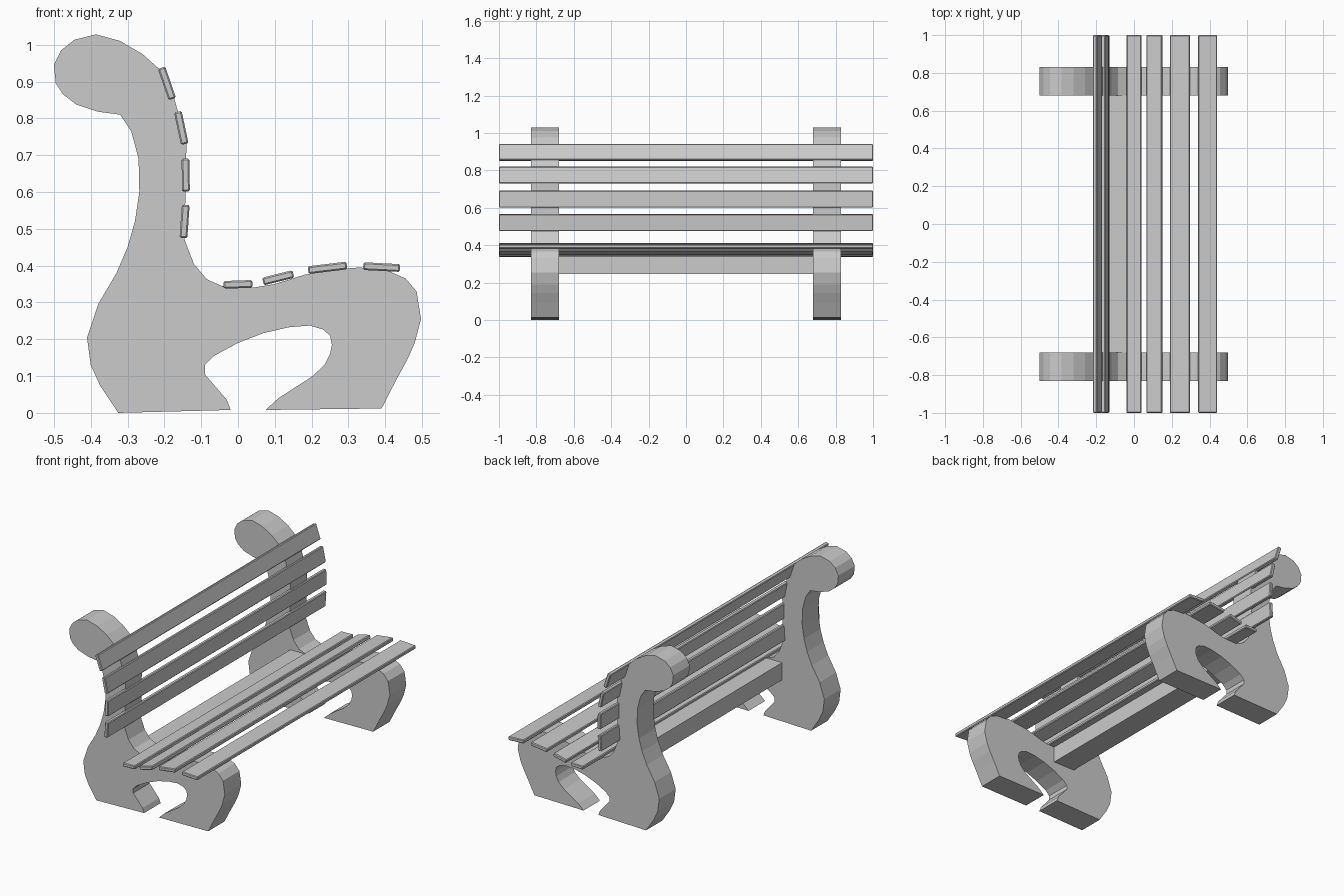
import bpy
import bmesh
from math import radians
from mathutils import Matrix, Vector

default_cube = bpy.data.objects.get("Cube")
if default_cube:
    bpy.data.objects.remove(default_cube, do_unlink=True)


def add_object(name, bm):
    """Turn a finished bmesh into a named, flat shaded object."""
    bmesh.ops.recalc_face_normals(bm, faces=bm.faces)
    mesh = bpy.data.meshes.new(name)
    bm.to_mesh(mesh)
    bm.free()
    obj = bpy.data.objects.new(name, mesh)
    bpy.context.collection.objects.link(obj)
    return obj


def add_box(name, size, center, tilt=0.0):
    """Box turned about the y axis; positive tilt raises its +x end."""
    bm = bmesh.new()
    bmesh.ops.create_cube(bm, size=1, matrix=Matrix.Diagonal((*size, 1)))
    obj = add_object(name, bm)
    obj.location = center
    obj.rotation_euler.y = -radians(tilt)
    return obj


def add_extrusion(name, outline, y_start, y_end):
    """Extrude an x-z outline along y."""
    bm = bmesh.new()
    face = bm.faces.new([bm.verts.new((x, y_start, z)) for x, z in outline])
    result = bmesh.ops.extrude_face_region(bm, geom=[face])
    moved = [v for v in result["geom"] if isinstance(v, bmesh.types.BMVert)]
    bmesh.ops.translate(bm, verts=moved, vec=Vector((0, y_end - y_start, 0)))
    return add_object(name, bm)


# Scrolled side support, outlined section by section
arch = [(-.325, 0), (-.02, .008), (-.03, .035), (-.09, .105), (-.09, .13),
        (-.065, .155), (0, .19), (.07, .217), (.14, .233), (.195, .237),
        (.23, .227), (.25, .21), (.255, .185), (.25, .16), (.235, .13),
        (.2, .098), (.11, .04), (.075, .008)]
front_foot = [(.39, .012), (.43, .09), (.46, .145), (.48, .19), (.497, .255),
              (.485, .33), (.455, .365), (.41, .385)]
seat_curve = [(.33, .395), (.27, .39), (.18, .375), (.1, .35), (.04, .34),
              (-.04, .343), (-.085, .363), (-.12, .405)]
back_curve = [(-.145, .47), (-.142, .64), (-.14, .73), (-.155, .79),
              (-.175, .86)]
scroll = [(-.215, .935), (-.26, .975), (-.32, 1.01), (-.385, 1.028),
          (-.445, 1.013), (-.48, .985), (-.5, .945), (-.495, .895),
          (-.475, .865), (-.44, .838), (-.38, .818), (-.32, .81)]
rear_curve = [(-.29, .765), (-.27, .69), (-.268, .6), (-.28, .52), (-.3, .45),
              (-.33, .38), (-.38, .295), (-.41, .205), (-.4, .13),
              (-.375, .075)]
support_outline = arch + front_foot + seat_curve + back_curve + scroll + rear_curve

inner_y, outer_y = .68, .83
for name, side in (("front_side_support", -1), ("rear_side_support", 1)):
    add_extrusion(name, support_outline, side * inner_y, side * outer_y)

# Beam joining the two supports under the seat
add_box("cross_beam", (.14, 2 * inner_y, .1), (-.07, 0, .295))


def add_slat(name, x, z, width, tilt):
    """Full length plank with slightly softened edges."""
    slat = add_box(name, (width, 2, .021), (x, 0, z), tilt)
    bevel = slat.modifiers.new("softened_edges", "BEVEL")
    bevel.width = .004
    bevel.segments = 1


# Planks following the seat and the back: x, z, width, tilt
seat_slats = [(0, .349, .078, 2), (.109, .367, .085, 14),
              (.243, .394, .106, 7), (.39, .396, .1, -3)]
back_slats = [(-.145, .52, .09, 86), (-.142, .646, .09, 91),
              (-.154, .774, .09, 102), (-.193, .895, .09, 109)]
for group, slats in (("seat_slat", seat_slats), ("back_slat", back_slats)):
    for number, slat in enumerate(slats, start=1):
        add_slat(f"{group}_{number}", *slat)
